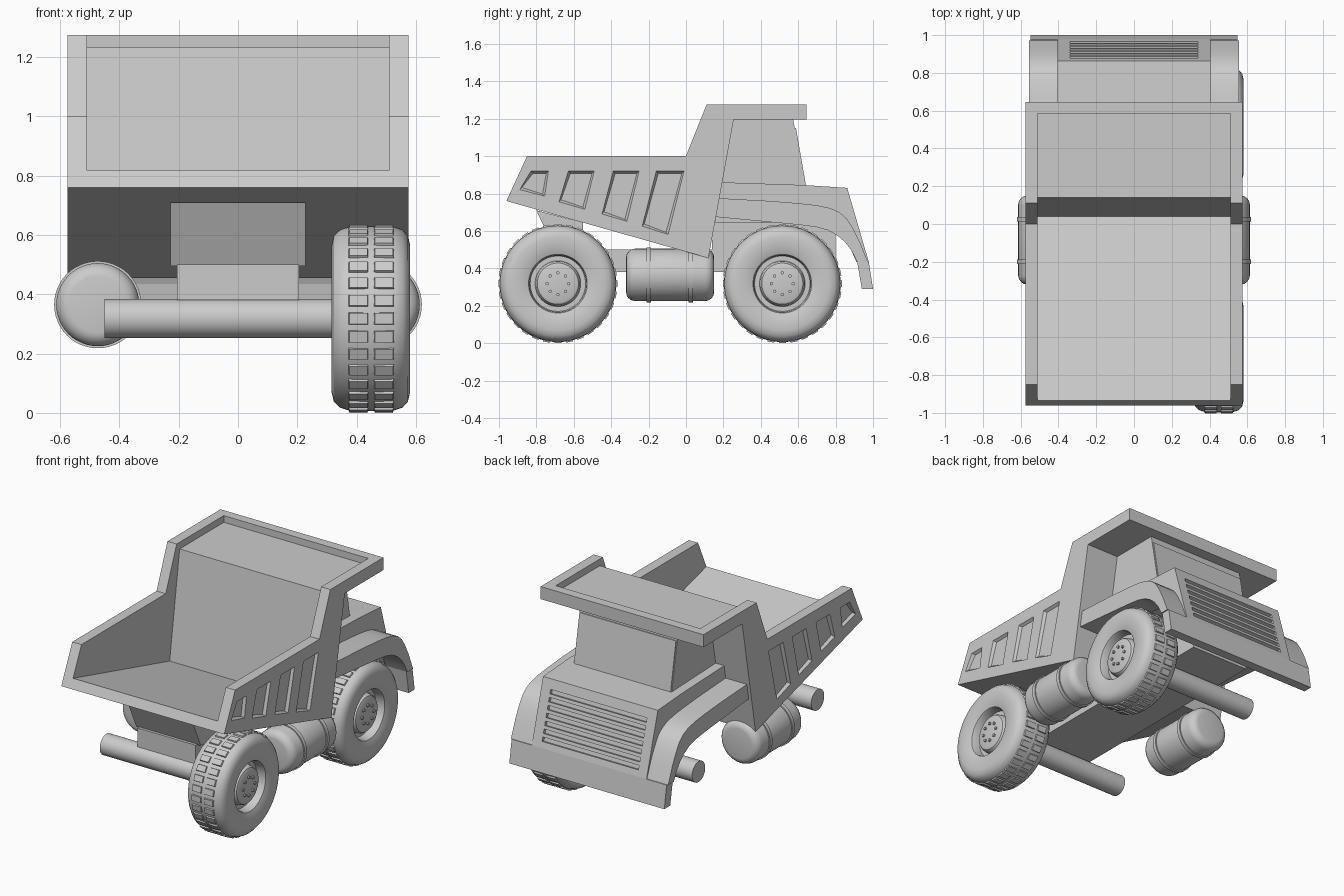
import bpy, bmesh, math
from mathutils import Matrix, Vector

if "Cube" in bpy.data.objects:
    bpy.data.objects.remove(bpy.data.objects["Cube"])

grey = bpy.data.materials.new("plain_grey")
grey.diffuse_color = (0.6, 0.6, 0.6, 1)
grey.use_nodes = True
grey.node_tree.nodes["Principled BSDF"].inputs["Base Color"].default_value = grey.diffuse_color


def finish(name, bm):
    """Turn a bmesh into a named grey object."""
    bmesh.ops.recalc_face_normals(bm, faces=bm.faces)
    me = bpy.data.meshes.new(name)
    bm.to_mesh(me)
    bm.free()
    me.materials.append(grey)
    ob = bpy.data.objects.new(name, me)
    bpy.context.collection.objects.link(ob)
    return ob


def add_prism(bm, pts, x0, x1, taper=0.0):
    """Extrude a (y, z) outline from x0 to x1, moving the corners inward by taper."""
    mid = sum((Vector(p) for p in pts), Vector((0, 0))) / len(pts)
    far = [Vector(p) + Vector([math.copysign(taper, c) for c in mid - Vector(p)]) for p in pts]
    a = [bm.verts.new((x0, y, z)) for y, z in pts]
    b = [bm.verts.new((x1, y, z)) for y, z in far]
    bm.faces.new(a)
    bm.faces.new(b[::-1])
    for i in range(len(pts)):
        j = (i + 1) % len(pts)
        bm.faces.new((a[i], b[i], b[j], a[j]))


def prism(name, pts, x0, x1):
    bm = bmesh.new()
    add_prism(bm, pts, x0, x1)
    return finish(name, bm)


def box(name, x0, x1, y0, y1, z0, z1):
    return prism(name, [(y0, z0), (y1, z0), (y1, z1), (y0, z1)], x0, x1)


def lathe(name, profile, center, axis, n=48):
    """Revolve (along, radius) points around the x or y axis."""
    bm = bmesh.new()
    rings = []
    for a, r in profile:
        ring = []
        for i in range(n):
            t = 2 * math.pi * i / n
            u, v = r * math.cos(t), r * math.sin(t)
            p = Vector((a, u, v)) if axis == 'X' else Vector((u, a, v))
            ring.append(bm.verts.new(p + Vector(center)))
        rings.append(ring)
    for p, q in zip(rings, rings[1:]):
        for i in range(n):
            j = (i + 1) % n
            bm.faces.new((p[i], p[j], q[j], q[i]))
    bm.faces.new(rings[0])
    bm.faces.new(rings[-1])
    return finish(name, bm)


def cut(ob, outlines, x0, x1, taper=0.0):
    """Cut several prisms out of an object."""
    bm = bmesh.new()
    for pts in outlines:
        add_prism(bm, pts, x0, x1, taper)
    cutter = finish("cutter", bm)
    cutter.hide_render = True
    mod = ob.modifiers.new("cut", 'BOOLEAN')
    mod.operation = 'DIFFERENCE'
    mod.solver = 'EXACT'
    mod.object = cutter
    bpy.context.view_layer.objects.active = ob
    bpy.ops.object.modifier_apply(modifier=mod.name)
    bpy.data.objects.remove(cutter)


# Dump bed: two side walls with recessed panels, floor with headboard and canopy
wall = [(-0.96, 0.76), (-0.85, 1.0), (0, 1.0), (0.11, 1.275), (0.645, 1.275),
        (0.645, 1.195), (0.255, 1.195), (0.12, 0.455)]
panels = [
    [(-0.83, .92), (-0.735, .92), (-0.755, .785), (-0.89, .82)],
    [(-0.63, .92), (-0.49, .92), (-0.54, .715), (-0.68, .755)],
    [(-0.39, .92), (-0.25, .92), (-0.315, .65), (-0.45, .69)],
    [(-0.16, .92), (-0.01, .92), (-0.095, .58), (-0.235, .625)],
]
for s, side in ((-1, "left"), (1, "right")):
    ob = prism("bed_wall_" + side, wall, s * 0.51, s * 0.575)
    cut(ob, panels, s * 0.576, s * 0.558, 0.012)
prism("bed_floor_and_canopy",
      [(-0.96, 0.76), (-0.934, 0.817), (0.04, 0.555), (0.14, 1.232), (0.585, 1.232),
       (0.585, 1.275), (0.645, 1.275), (0.645, 1.195), (0.255, 1.195), (0.12, 0.455)],
      -0.51, 0.51)

# Chassis
box("chassis_frame", -0.205, 0.205, -0.72, 0.8, 0.38, 0.5)
prism("rear_bracket", [(-0.8, .71), (-0.7, .495), (-0.55, .495), (-0.55, .645)], -0.228, 0.228)
box("engine_block", -0.205, 0.205, 0.14, 0.8, 0.45, 0.7)

# Hood with grille slots
hood = prism("hood", [(0.19, .86), (0.635, .845), (0.862, .83), (0.977, .435),
                      (0.91, .435), (0.82, .645), (0.155, .645)], -0.405, 0.405)
top, along = Vector((0.862, .83)), Vector((0.115, -0.395))
inward = Vector((-0.96, -0.28))
slots = []
for i in range(7):
    p = top + along * (0.15 + 0.115 * i)
    q = p + along * 0.065
    slots.append([tuple(v) for v in (p - inward * .03, q - inward * .03,
                                     q + inward * .02, p + inward * .02)])
cut(hood, slots, -0.34, 0.34)

# Cab and windshield
prism("cab", [(0.18, .84), (0.637, .84), (0.572, 1.2), (0.24, 1.2)], -0.345, 0.345)
prism("windshield", [(0.634, .845), (0.641, .845), (0.588, 1.15), (0.58, 1.15)], -0.34, 0.34)

# Fenders and bumper
fender = [(0.17, .775), (0.45, .76), (.61, .747), (.70, .737), (.77, .722), (.82, .70),
          (.86, .665), (.895, .61), (.93, .54), (.972, .435), (.915, .435), (.885, .495),
          (.85, .54), (.81, .575), (.76, .603), (.70, .62), (.61, .632), (.155, .675)]
for s, side in ((-1, "left"), (1, "right")):
    prism("fender_" + side, fender, s * 0.39, s * 0.555)
prism("bumper", [(0.915, .435), (0.977, .435), (1.0, .29), (0.94, .29)], -0.547, 0.547)

# Fuel tanks with straps
for s, side in ((-1, "left"), (1, "right")):
    lathe("fuel_tank_" + side,
          [(-.32, .095), (-.317, .11), (-.307, .125), (-.293, .135), (-.275, .14),
           (.105, .14), (.123, .135), (.137, .125), (.147, .11), (.15, .095)],
          (s * 0.473, 0, 0.365), 'Y')
    for k, y in enumerate((-0.2, 0.025)):
        lathe(f"tank_strap_{side}_{k}", [(y - .012, .135), (y - .012, .147),
              (y + .012, .147), (y + .012, .135)], (s * 0.473, 0, 0.365), 'Y')

# Axles and right-hand wheels
tire = [(.36, .02), (.36, .14), (.335, .155), (.32, .19), (.316, .25), (.323, .28),
        (.343, .3), (.375, .31), (.45, .312), (.525, .31), (.555, .3), (.573, .28),
        (.58, .25), (.577, .19), (.565, .157), (.555, .152), (.51, .148), (.51, .122),
        (.535, .118), (.547, .11), (.553, .095), (.553, .01)]
for y, end in ((-0.685, "rear"), (0.515, "cab_end")):
    c = (0, y, 0.318)
    lathe("axle_" + end, [(-.45, .066), (.4, .066)], c, 'X', 32)
    lathe("wheel_" + end, tire, c, 'X', 64)
    treads, bolts = bmesh.new(), bmesh.new()
    for i in range(32):
        turn = Matrix.Translation(c) @ Matrix.Rotation(2 * math.pi * i / 32, 4, 'X')
        for x in (.406, .492):
            bmesh.ops.create_cone(
                treads, cap_ends=True, segments=4, radius1=.7071, radius2=.61, depth=1,
                matrix=turn @ Matrix.Translation((x, 0, .311))
                @ Matrix.Diagonal((.07, .042, .014, 1)) @ Matrix.Rotation(math.pi / 4, 4, 'Z'))
        if i % 4 == 0:
            bmesh.ops.create_cone(bolts, cap_ends=True, segments=8, radius1=.009,
                                  radius2=.009, depth=.016, matrix=turn @ Matrix.Translation(
                                      (.555, 0, .058)) @ Matrix.Rotation(math.pi / 2, 4, 'Y'))
    finish("tread_blocks_" + end, treads)
    finish("wheel_bolts_" + end, bolts)

# Smooth the round parts, keep hard edges
bpy.ops.object.select_all(action='SELECT')
bpy.context.view_layer.objects.active = hood
bpy.ops.object.shade_smooth_by_angle(angle=math.radians(30))
